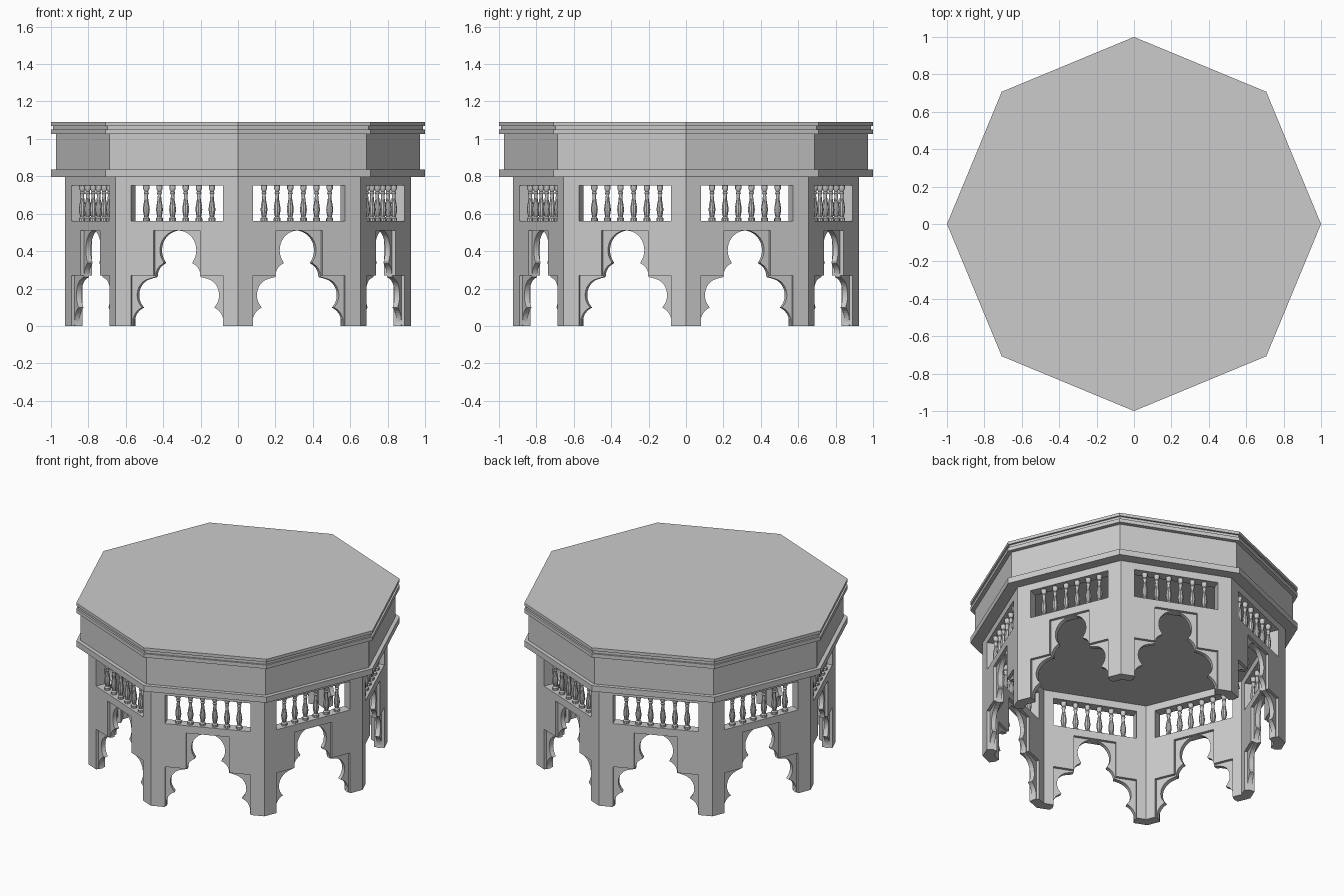
import bpy
import bmesh
from math import sin, cos, tan, pi, sqrt
from mathutils import Matrix, Vector

cube = bpy.data.objects.get("Cube")
if cube:
    bpy.data.objects.remove(cube, do_unlink=True)

SIDES = 8
HALF = pi / SIDES
APOTHEM = 0.925 * cos(HALF)      # outer face of the walls
WALL = 0.065                     # wall thickness
DECK_Z = 0.797                   # underside of the table top
OPEN, STEP = 0.266, 0.135        # half widths of the lower and upper opening
STEP_Z, ARCH_Z = 0.27, 0.51
WIN_LOW, WIN_HIGH = 0.56, 0.75

grey = bpy.data.materials.new("plain grey")
grey.use_nodes = True
grey.diffuse_color = (0.6, 0.6, 0.6, 1)
grey.node_tree.nodes["Principled BSDF"].inputs["Base Color"].default_value = (0.6, 0.6, 0.6, 1)


def finish(name, bm):
    bmesh.ops.recalc_face_normals(bm, faces=bm.faces)
    mesh = bpy.data.meshes.new(name)
    bm.to_mesh(mesh)
    bm.free()
    obj = bpy.data.objects.new(name, mesh)
    obj.data.materials.append(grey)
    bpy.context.collection.objects.link(obj)
    return obj


def ring_copies(bm):
    """Repeat a piece made for the -y side around all eight sides."""
    source = bm.verts[:] + bm.edges[:] + bm.faces[:]
    for k in range(1, SIDES):
        new = bmesh.ops.duplicate(bm, geom=source)["geom"]
        verts = [g for g in new if isinstance(g, bmesh.types.BMVert)]
        bmesh.ops.rotate(bm, verts=verts, matrix=Matrix.Rotation(2 * HALF * k, 3, "Z"))
    bmesh.ops.rotate(bm, verts=bm.verts, matrix=Matrix.Rotation(HALF, 3, "Z"))


def loop_edges(bm, points, y):
    verts = [bm.verts.new((u, y, z)) for u, z in points]
    return [bm.edges.new((a, b)) for a, b in zip(verts, verts[1:] + verts[:1])]


def extrude_back(bm, depth):
    out = bmesh.ops.extrude_face_region(bm, geom=bm.faces[:], use_keep_orig=True)["geom"]
    verts = [g for g in out if isinstance(g, bmesh.types.BMVert)]
    bmesh.ops.translate(bm, verts=verts, vec=(0, depth, 0))


def mirrored(right):
    return right + [(-u, z) for u, z in reversed(right)]


# Walls: stepped opening below, rectangular window above, mitred corners
bm = bmesh.new()
end = APOTHEM * tan(HALF)
outline = mirrored([(STEP, ARCH_Z), (STEP, STEP_Z), (OPEN, STEP_Z), (OPEN, 0),
                    (end, 0), (end, DECK_Z + 0.005)])
# The mirrored order closes across the top and over the arch head
edges = loop_edges(bm, outline, -APOTHEM)
edges += loop_edges(bm, mirrored([(OPEN, WIN_LOW), (OPEN, WIN_HIGH)]), -APOTHEM)
bmesh.ops.triangle_fill(bm, use_beauty=True, edges=edges, normal=Vector((0, -1, 0)))
extrude_back(bm, WALL)
corners = [v for v in bm.verts if abs(v.co.x) > end - 0.001]
joint = [f for f in bm.faces if all(v in corners for v in f.verts)]
bmesh.ops.delete(bm, geom=joint, context="FACES")
for v in corners:
    v.co.x = -v.co.y * tan(HALF) * (1 if v.co.x > 0 else -1)
ring_copies(bm)
bmesh.ops.remove_doubles(bm, verts=bm.verts, dist=0.0005)
finish("walls", bm)

# Scalloped arch panels, set back inside the stepped openings
LOBES = [(0, 0.405, 0.105), (0.055, 0.265, 0.075), (0.147, 0.165, 0.09), (0.178, 0.02, 0.084)]


def arch_width(z):
    return max(c + sqrt(r * r - (z - h) ** 2) for c, h, r in LOBES if abs(z - h) <= r)


bm = bmesh.new()
steps = 80
heights = [0.509 * (1 - (1 - i / steps) ** 1.6) for i in range(steps + 1)]
half = [(STEP, ARCH_Z), (STEP, STEP_Z), (OPEN, STEP_Z), (OPEN, 0)]
half += [(arch_width(z), z) for z in heights]
for side in (1, -1):
    bm.faces.new([bm.verts.new((side * u, -APOTHEM + 0.018, z)) for u, z in half])
extrude_back(bm, WALL - 0.036)
ring_copies(bm)
finish("arch_panels", bm)

# Turned balusters in the windows
bm = bmesh.new()
PROFILE = [(0.019, 0), (0.019, 0.08), (0.012, 0.12), (0.016, 0.22), (0.019, 0.32),
           (0.017, 0.42), (0.011, 0.6), (0.009, 0.74), (0.014, 0.79), (0.010, 0.84),
           (0.017, 0.91), (0.017, 1)]
COUNT, SEGMENTS = 6, 10
gap = 2 * OPEN / (COUNT + 1)
for i in range(COUNT):
    x = -OPEN + gap * (i + 1)
    rings = []
    for r, t in PROFILE:
        z = WIN_LOW + t * (WIN_HIGH - WIN_LOW)
        rings.append([bm.verts.new((x + r * cos(2 * pi * s / SEGMENTS),
                                    -APOTHEM + WALL / 2 + r * sin(2 * pi * s / SEGMENTS), z))
                      for s in range(SEGMENTS)])
    for low, high in zip(rings, rings[1:]):
        for s in range(SEGMENTS):
            n = (s + 1) % SEGMENTS
            bm.faces.new((low[s], low[n], high[n], high[s]))
ring_copies(bm)
balusters = finish("balusters", bm)
bpy.context.view_layer.objects.active = balusters
balusters.select_set(True)
bpy.ops.object.shade_smooth_by_angle(angle=0.6)
balusters.select_set(False)

# Table top: lower band, deep frieze and grooved upper edge
bm = bmesh.new()
EDGE = [(1, DECK_Z), (1, 0.836), (0.973, 0.836), (0.973, 1.025), (1, 1.025), (1, 1.05),
        (0.988, 1.05), (0.988, 1.07), (1, 1.07), (1, 1.09)]
rings = [[bm.verts.new((r * cos(2 * HALF * s), r * sin(2 * HALF * s), z))
          for s in range(SIDES)] for r, z in EDGE]
for low, high in zip(rings, rings[1:]):
    for s in range(SIDES):
        n = (s + 1) % SIDES
        bm.faces.new((low[s], low[n], high[n], high[s]))
bm.faces.new(rings[0])
bm.faces.new(rings[-1])
finish("table_top", bm)
